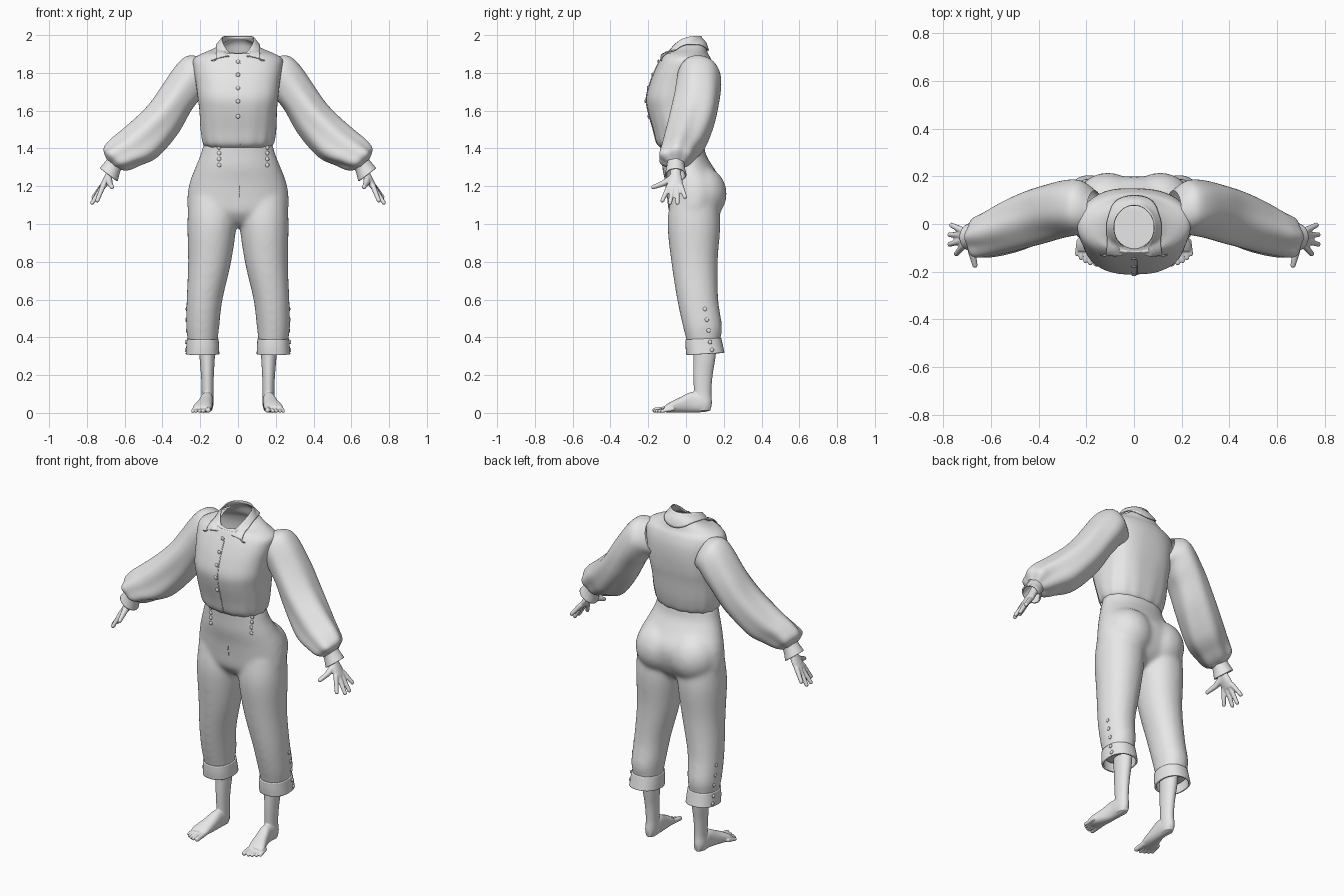
import bpy, bmesh, math
from mathutils import Vector, Matrix
from mathutils.bvhtree import BVHTree

cube = bpy.data.objects.get("Cube")
if cube:
    bpy.data.objects.remove(cube, do_unlink=True)

grey = bpy.data.materials.new("light_grey")
grey.use_nodes = True
grey.diffuse_color = (0.8, 0.8, 0.8, 1)
grey.node_tree.nodes["Principled BSDF"].inputs["Base Color"].default_value = (0.8, 0.8, 0.8, 1)

X, Y, Z = Vector((1, 0, 0)), Vector((0, 1, 0)), Vector((0, 0, 1))


def spline(rows, steps):
    """Smooth curve through rows of equal length."""
    out = []
    for i in range(len(rows) - 1):
        a, b, c, d = (rows[max(0, min(len(rows) - 1, i + k))] for k in (-1, 0, 1, 2))
        for s in range(steps):
            t = s / steps
            out.append([q + t / 2 * (r - p + t * (2 * p - 5 * q + 4 * r - w + t * (3 * (q - r) + w - p)))
                        for p, q, r, w in zip(a, b, c, d)])
    return out + [list(rows[-1])]


def loft(bm, rings, u=X, v=Y, n=2.0, seg=40, steps=5, cap=False, fold=None):
    """Skin over rings (x, y, z, radius_u, radius_v[, tilt[, squareness]])."""
    rows = spline(rings, steps)
    loops = []
    for i, r in enumerate(rows):
        t, loop = i / (len(rows) - 1), []
        e = 2 / (r[6] if len(r) > 6 else n)
        for k in range(seg):
            a = math.tau * k / seg
            c, s = math.cos(a), math.sin(a)
            m = fold(t, a) if fold else 1
            du = math.copysign(abs(c) ** e, c) * r[3] * m
            dv = math.copysign(abs(s) ** e, s) * r[4] * m
            tilt = r[5] * dv if len(r) > 5 else 0
            loop.append(bm.verts.new(Vector(r[:3]) + u * du + v * dv + Z * tilt))
        loops.append(loop)
    for p, q in zip(loops, loops[1:]):
        for k in range(seg):
            j = (k + 1) % seg
            bm.faces.new((p[k], p[j], q[j], q[k]))
    if cap:
        bm.faces.new(loops[0])
        bm.faces.new(loops[-1])


def ball(bm, pos, size, seg=16):
    mat = Matrix.Translation(pos) @ Matrix.Diagonal((*size, 1))
    bmesh.ops.create_uvsphere(bm, u_segments=seg, v_segments=seg // 2, radius=1, matrix=mat)


def digit(bm, a, b, ra, rb):
    """Tapered finger or toe as a run of balls."""
    for i in range(11):
        r = ra + (rb - ra) * i / 10
        ball(bm, Vector(a).lerp(Vector(b), i / 10), (r, r, r), 12)


def make(name, bm, mirror=False, voxel=0, thick=0, soften=4):
    bmesh.ops.recalc_face_normals(bm, faces=bm.faces)
    me = bpy.data.meshes.new(name)
    bm.to_mesh(me)
    bm.free()
    me.materials.append(grey)
    me.shade_smooth()
    ob = bpy.data.objects.new(name, me)
    bpy.context.scene.collection.objects.link(ob)
    if mirror:
        ob.modifiers.new("Mirror", 'MIRROR').use_mirror_merge = False
    if voxel:
        m = ob.modifiers.new("Fuse", 'REMESH')
        m.mode, m.voxel_size, m.use_smooth_shade = 'VOXEL', voxel, True
        m = ob.modifiers.new("Soften", 'SMOOTH')
        m.factor, m.iterations = 0.5, soften
    if thick:
        m = ob.modifiers.new("Thickness", 'SOLIDIFY')
        m.thickness, m.offset = thick, 0
    return ob


def body(rows):
    return [(0, (f + b) / 2, z, rx, (b - f) / 2, t, n) for z, rx, f, b, t, n in rows]


# Shirt body, open at the neck and bloused at the waist
bm = bmesh.new()
loft(bm, body([
    (1.405, .168, -.135, .09, 0, 2.2), (1.43, .188, -.157, .106, 0, 2.3), (1.50, .20, -.175, .122, 0, 2.4),
    (1.60, .205, -.202, .135, 0, 2.6), (1.67, .213, -.21, .145, 0, 2.7), (1.75, .223, -.19, .15, 0, 2.6),
    (1.82, .235, -.163, .146, 0, 2.4), (1.872, .235, -.138, .132, 0, 2.15), (1.903, .19, -.122, .115, .02, 2),
    (1.927, .122, -.115, .10, .25, 2), (1.943, .085, -.102, .077, .42, 2)]),
    seg=64, fold=lambda t, a: 1 + .022 * (1 - t) ** 5 * math.cos(15 * a) + .006 * math.sin(5 * a + 9 * t))
shirt = make("shirt_body", bm)

# Full sleeves set into the shoulders and gathered into the cuffs
bm = bmesh.new()
loft(bm, [(.165, .055, 1.79, .085, .045, 1.4), (.23, .068, 1.785, .113, .066, .85), (.315, .06, 1.68, .12, .102, 0),
          (.403, .033, 1.55, .121, .108, 0), (.515, -.01, 1.43, .113, .114, 0), (.60, -.042, 1.375, .097, .10, 0),
          (.648, -.057, 1.342, .083, .082, 0), (.665, -.057, 1.318, .045, .042, 0)],
     u=Y, v=Vector((.75, 0, .66)), seg=64, steps=7,
     fold=lambda t, a: 1 + .065 * t * math.cos(6 * a + 4 * t) + .022 * math.sin(3 * a + 14 * t) * min(1, 3 * t))
make("sleeves", bm, mirror=True)

bm = bmesh.new()
loft(bm, [(.645, -.055, 1.335, .042, .04), (.665, -.055, 1.30, .044, .045), (.685, -.055, 1.26, .054, .055)],
     u=Y, v=Vector((.8, 0, .6)), seg=32)
make("sleeve_cuffs", bm, mirror=True, thick=.008)

# Hands with spread fingers
bm = bmesh.new()
loft(bm, [(.655, -.055, 1.31, .028, .022), (.678, -.055, 1.265, .029, .021), (.70, -.058, 1.225, .04, .02),
          (.722, -.058, 1.19, .041, .016)], u=Y, v=Vector((.85, 0, .5)), seg=24, cap=True)
for root, tip in [((.715, -.09, 1.20), (.745, -.125, 1.125)), ((.722, -.07, 1.19), (.772, -.085, 1.112)),
                  ((.725, -.047, 1.19), (.772, -.045, 1.112)), ((.72, -.027, 1.20), (.765, -.005, 1.143))]:
    digit(bm, root, tip, .015, .0115)
digit(bm, (.685, -.07, 1.245), (.68, -.12, 1.215), .02, .016)
digit(bm, (.68, -.12, 1.215), (.667, -.173, 1.195), .016, .012)
make("hands", bm, mirror=True, voxel=.005, soften=2)

# Trousers: hips, seat and legs fused together
bm = bmesh.new()
loft(bm, body([(1.435, .18, -.135, .095, 0, 2.1), (1.37, .198, -.13, .105, 0, 2.1), (1.30, .226, -.126, .145, 0, 2.1),
               (1.22, .256, -.11, .194, 0, 2.2), (1.14, .268, -.10, .196, 0, 2.2), (1.07, .262, -.092, .17, 0, 2.1),
               (1.03, .20, -.07, .14, 0, 2), (1.0, .11, -.04, .10, 0, 2), (.985, .04, 0, .07, 0, 2)]),
     seg=48, cap=True)
for s in (-1, 1):
    ball(bm, (s * .11, .07, 1.16), (.145, .146, .15), 32)
    loft(bm, [(s * .135, .045, 1.14, .125, .125), (s * .138, .042, 1.0, .130, .140), (s * .15, .045, .8, .114, .123),
              (s * .177, .062, .6, .095, .109), (s * .187, .087, .46, .088, .104), (s * .187, .092, .39, .08, .091),
              (s * .187, .095, .35, .075, .086)], n=2.1, cap=True, seg=48,
         fold=lambda t, a: 1 + .03 * t ** 4 * math.cos(11 * a))
trousers = make("trousers", bm, voxel=.011, soften=16)

bm = bmesh.new()
loft(bm, [(.187, .092, .392, .079, .09, .04), (.187, .097, .35, .082, .094, .04), (.188, .103, .312, .084, .096, .06)],
     n=2.3, seg=48)
make("trouser_cuffs", bm, mirror=True, thick=.01)

# Bare lower legs and feet
bm = bmesh.new()
loft(bm, [(.163, .10, .40, .046, .064), (.163, .098, .30, .041, .059), (.162, .09, .2, .034, .051),
          (.161, .088, .11, .031, .046), (.163, .09, .05, .032, .047), (.163, .088, .012, .026, .04)],
     seg=32, cap=True)
loft(bm, [(.162, .13, .04, .018, .028), (.163, .09, .052, .032, .048), (.165, .03, .056, .034, .054),
          (.175, -.03, .042, .041, .041), (.188, -.085, .029, .049, .027), (.192, -.115, .02, .045, .016)],
     u=X, v=Z, n=2.3, seg=32, cap=True)
for i, (x, y) in enumerate([(.157, -.165), (.184, -.164), (.204, -.155), (.223, -.142), (.239, -.126)]):
    r = .014 if i == 0 else .0095
    digit(bm, (.158 + i * .018, -.095 + i * .006, .021), (x, y, r), r + .002, r)
make("feet", bm, mirror=True, voxel=.004, soften=1)

# Surface lookup for the collar and small trims
bpy.context.view_layer.update()
deps = bpy.context.evaluated_depsgraph_get()
shirt_tree, trouser_tree = (BVHTree.FromObject(o, deps) for o in (shirt, trousers))


def touch(tree, start, way):
    return tree.ray_cast(Vector(start), way)[0]


# Turned-down collar with pointed tips, resting on the shirt
bm = bmesh.new()
cols, grid = 64, []
for i in range(cols + 1):
    a = math.radians(-176 + 352 * i / cols)
    s, c = math.sin(a), math.cos(a)
    rim = Vector((.085 * s, -.014 + .094 * c, 1.994 - .111 * ((1 - c) / 2) ** 3))
    low = Vector((.114 * s, -.014 + .122 * c, rim.z - .035 - .045 * c * c))
    w = max(0, (abs(math.degrees(a)) - 90) / 86)
    low = low.lerp(Vector((math.copysign(.14, a), -.125, 1.864)), w * w * (3 - 2 * w))
    col = []
    for k in range(7):
        p = rim.lerp(low, k / 6)
        near, normal = shirt_tree.find_nearest(p)[:2]
        if normal.dot(near - Z * 1.6) < 0:
            normal = -normal
        if k > 1 and (p - near).dot(normal) < .007:
            p = near + normal * .007
        col.append(bm.verts.new(p))
    grid.append(col)
for p, q in zip(grid, grid[1:]):
    for k in range(6):
        bm.faces.new((p[k], p[k + 1], q[k + 1], q[k]))
make("collar", bm, thick=.006)

# Buttons on the shirt front, waist and trouser legs
bm = bmesh.new()
spots = [(shirt_tree, (0, -1, z), Y) for z in (1.86, 1.79, 1.72, 1.65, 1.57)]
spots += [(trouser_tree, (x, -1, z), Y) for x in (-.10, .155) for z in (1.405, 1.375, 1.345, 1.312)]
spots += [(trouser_tree, (s, .10 + .01 * i, .55 - .057 * i), -s * X) for s in (-1, 1) for i in range(3)]
for tree, start, way in spots:
    p = touch(tree, start, way)
    if p:
        ball(bm, p - way * .003, [.005 if abs(d) > .5 else .011 for d in way])
for s in (-1, 1):
    for z, y in ((.375, .128), (.333, .137)):
        ball(bm, (s * .274, y, z), (.007, .011, .011))
make("buttons", bm)

# Fine front opening and fly seam
for name, tree, x, w, z0, z1 in (("shirt_opening_seam", shirt_tree, .012, .002, 1.42, 1.85),
                                 ("fly_seam", trouser_tree, .008, .002, 1.14, 1.20)):
    bm = bmesh.new()
    last = None
    for i in range(41):
        z = z0 + (z1 - z0) * i / 40
        hits = [touch(tree, (x + d, -1, z), Y) for d in (-w, w)]
        if None in hits:
            continue
        pair = [bm.verts.new(h - Y * .001) for h in hits]
        if last:
            bm.faces.new((last[0], last[1], pair[1], pair[0]))
        last = pair
    make(name, bm, thick=.003)
